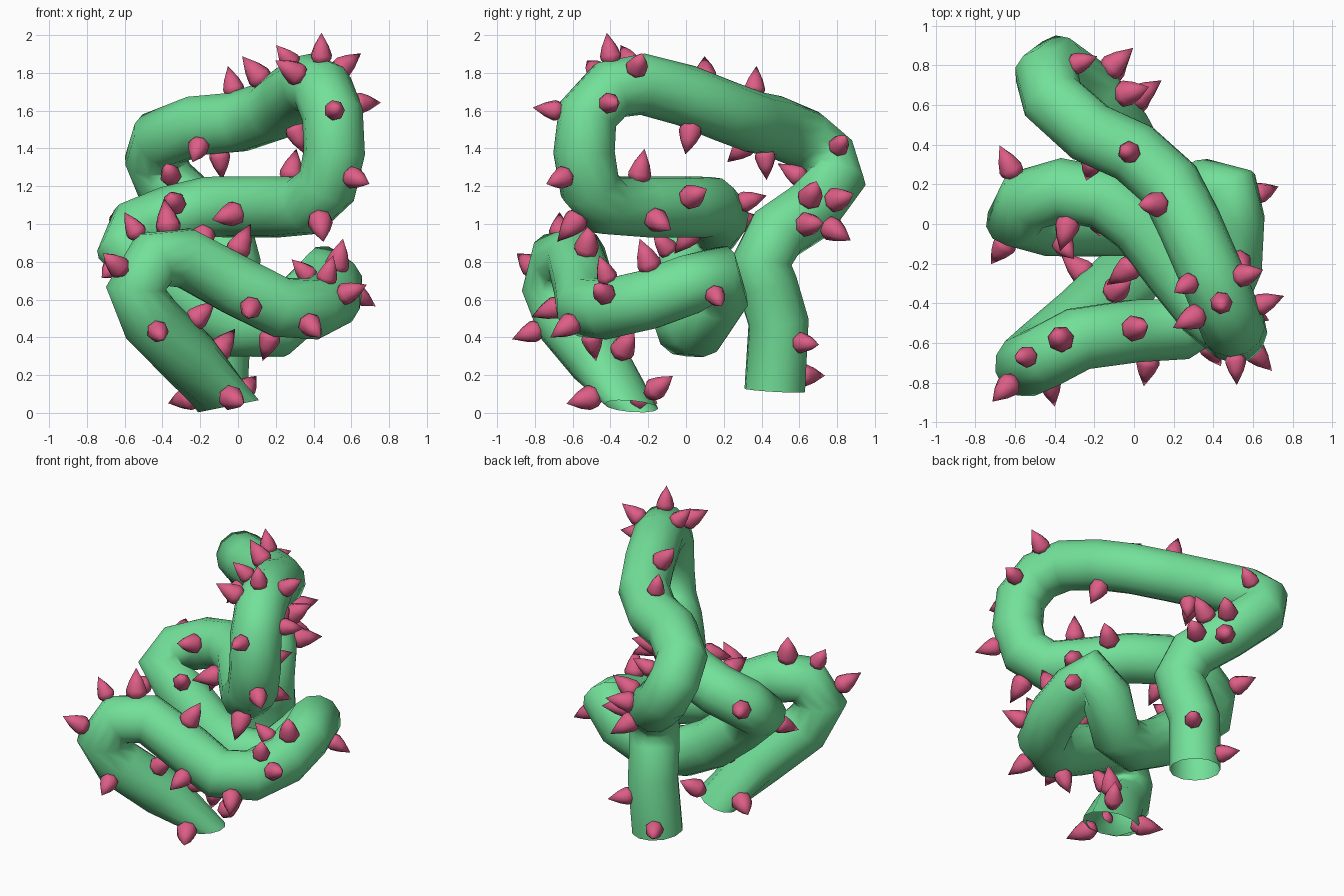
import bpy, bmesh, math, random
from mathutils import Vector

if "Cube" in bpy.data.objects:
    bpy.data.objects.remove(bpy.data.objects["Cube"])

random.seed(4)
RADIUS = 0.163


def material(name, color):
    m = bpy.data.materials.new(name)
    m.diffuse_color = (*color, 1)
    m.use_nodes = True
    m.node_tree.nodes["Principled BSDF"].inputs["Base Color"].default_value = m.diffuse_color
    return m


green = material("vine_green", (0.17, 0.75, 0.32))
pink = material("thorn_pink", (0.72, 0.11, 0.24))

# Centre line of the knotted vine, from the front foot to the back foot
path = [Vector(p) for p in [
    (-.05, -.29, .03), (-.26, -.47, .29), (-.46, -.64, .49), (-.54, -.71, .66),
    (-.45, -.67, .81), (-.28, -.58, .82), (0, -.54, .67), (.22, -.53, .56),
    (.40, -.42, .55), (.49, -.20, .60), (.50, .02, .68), (.48, .16, .73),
    (.37, .17, .61), (.20, .06, .45), (0, 0, .455), (-.20, 0, .56),
    (-.43, 0, .75), (-.59, .03, .88), (-.54, .12, .97), (-.36, .17, 1.04),
    (-.15, .13, 1.09), (.03, 0, 1.09), (.20, -.22, 1.09), (.36, -.42, 1.10),
    (.47, -.51, 1.20), (.51, -.54, 1.38), (.50, -.52, 1.58), (.45, -.40, 1.71),
    (.38, -.23, 1.74), (.28, 0, 1.68), (.18, .20, 1.60), (0, .36, 1.54),
    (-.22, .46, 1.52), (-.41, .63, 1.45), (-.44, .75, 1.35), (-.39, .79, 1.23),
    (-.22, .66, 1.07), (-.08, .48, .95), (-.04, .40, .80), (-.06, .43, .68),
    (-.09, .49, .48), (-.11, .47, .12)]]

# Open-ended tube swept along the centre line
curve = bpy.data.curves.new("vine", 'CURVE')
curve.dimensions = '3D'
curve.bevel_depth = RADIUS
curve.bevel_resolution = 4
curve.materials.append(green)
spline = curve.splines.new('POLY')
spline.points.add(len(path) - 1)
for point, co in zip(spline.points, path):
    point.co = (*co, 1)
spline.use_smooth = True
vine = bpy.data.objects.new("vine", curve)
bpy.context.collection.objects.link(vine)
bpy.context.view_layer.objects.active = vine
vine.select_set(True)
bpy.ops.object.convert(target='MESH')

# Level the front foot so the vine stands on the ground
for v in bpy.context.object.data.vertices:
    if (v.co - path[0]).length < RADIUS * 1.1:
        v.co.x = -.05 + (v.co.x + .05) * 1.2
        v.co.z = .035 + .2 * (v.co.x + .05)

# Where the thorns sit, near the vine's surface
spots = [
    (.44, -.40, 1.9), (.26, -.31, 1.88), (.55, -.26, 1.83), (.66, -.40, 1.64),
    (.51, -.68, 1.6), (.60, -.64, 1.25), (.43, -.56, 1.04), (.12, .10, 1.77),
    (.32, -.46, 1.79), (-.02, .36, 1.7), (.30, .03, 1.52), (-.20, .33, 1.43),
    (-.10, .42, 1.38), (-.31, .80, 1.40), (-.35, .62, 1.24), (-.03, .66, 1.15),
    (-.10, .80, 1.13), (.05, .66, 1.0), (-.10, .78, .97), (.03, .62, .37),
    (-.18, .6, .2), (.28, -.25, 1.25), (.35, -.17, 1.03), (.17, -.02, 1.12),
    (.04, -.17, 1.07), (-.22, .25, 1.1), (-.60, .24, 1.0), (-.33, .02, 1.1),
    (-.65, -.10, .78), (-.36, -.10, .87), (-.18, .02, .94), (-.54, -.67, .96),
    (-.37, -.58, 1.0), (-.01, -.53, .85), (-.64, -.82, .78), (-.43, -.78, .44),
    (-.10, -.34, .33), (-.25, -.55, .47), (-.08, -.43, .1), (-.22, -.27, .09),
    (.03, -.17, .12), (.07, -.69, .56), (.36, -.58, .49), (.55, -.42, .62),
    (.47, -.42, .72), (.17, -.5, .4), (.53, -.2, .8), (.36, -.2, .74),
    (.62, .15, .63)]


def nearest_on_path(p):
    best = None
    for a, b in zip(path, path[1:]):
        ab = b - a
        t = min(1, max(0, (p - a).dot(ab) / ab.length_squared))
        q = a + ab * t
        if best is None or (p - q).length < (p - best).length:
            best = q
    return best


# Teardrop thorns: a lathed profile (radius, height) pointing out of the vine
profile = [(.030, -.025), (.058, .015), (.060, .035), (.042, .085)]
SIDES = 7
bm = bmesh.new()
for spot in spots:
    spot = Vector(spot)
    centre = nearest_on_path(spot)
    out = (spot - centre).normalized()
    turn = out.to_track_quat('Z', 'Y')
    s = random.uniform(.9, 1.15)
    base = centre + out * (RADIUS - .015)

    def vert(r, h, k=0):
        a = math.tau * k / SIDES
        local = Vector((r * math.cos(a), r * math.sin(a), h)) * s
        return bm.verts.new(base + turn @ local)

    rings = [[vert(r, h, k) for k in range(SIDES)] for r, h in profile]
    tip = vert(0, .16)
    bm.faces.new(rings[0][::-1])
    for k in range(SIDES):
        n = (k + 1) % SIDES
        for lo, hi in zip(rings, rings[1:]):
            bm.faces.new((lo[k], lo[n], hi[n], hi[k]))
        bm.faces.new((rings[-1][k], rings[-1][n], tip))
for f in bm.faces:
    f.smooth = True
mesh = bpy.data.meshes.new("thorns")
bm.to_mesh(mesh)
bm.free()
mesh.materials.append(pink)
bpy.context.collection.objects.link(bpy.data.objects.new("thorns", mesh))
